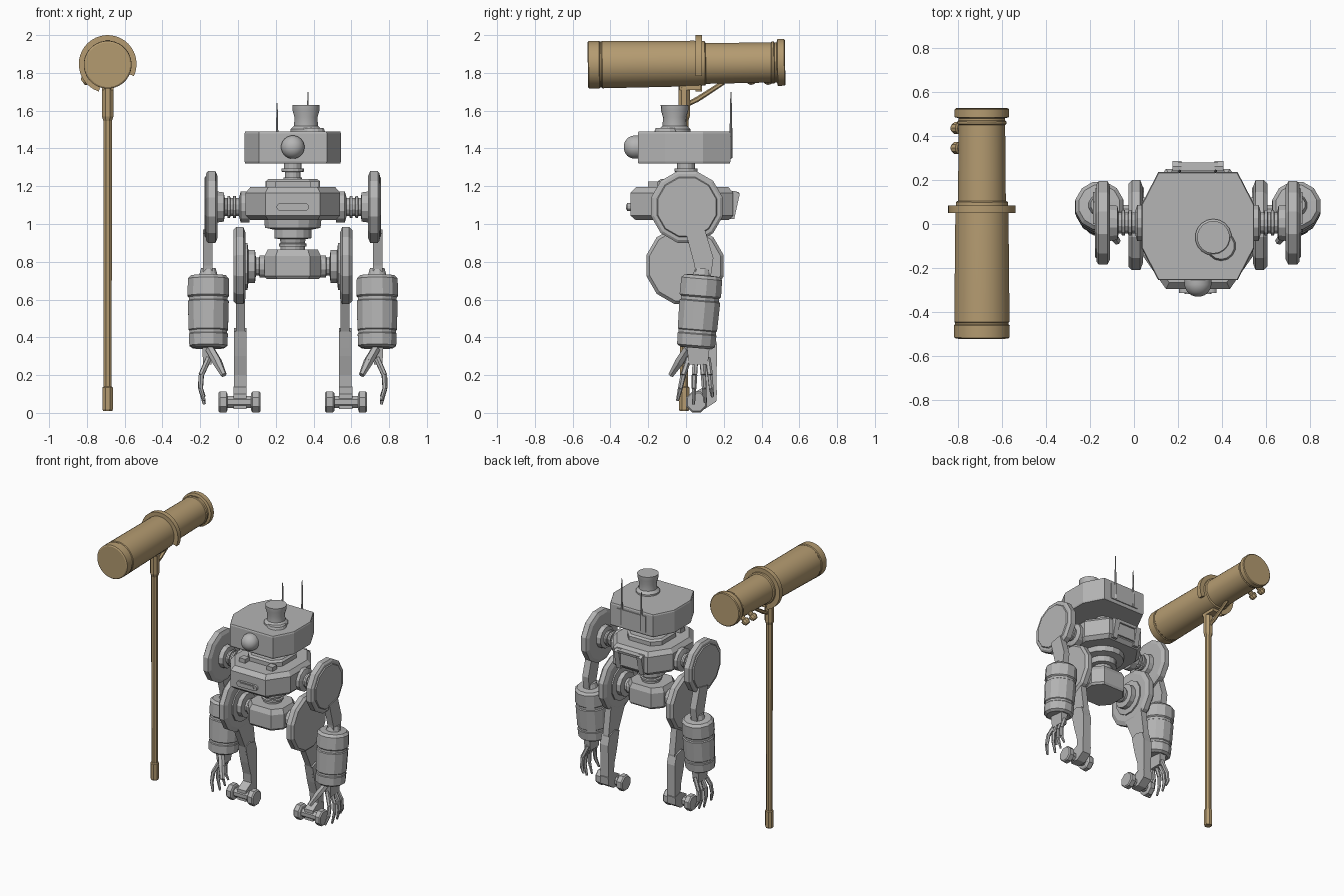
import bpy, bmesh, math
from mathutils import Vector

CX = 0.29   # robot centre line


def material(name, rgb):
    m = bpy.data.materials.new(name)
    m.diffuse_color = (*rgb, 1)
    return m


GREY = material("light_grey", (0.46, 0.46, 0.46))
TAN = material("tan", (0.46, 0.33, 0.165))


def finish(name, bm, mat=GREY, smooth=False):
    bmesh.ops.recalc_face_normals(bm, faces=bm.faces)
    me = bpy.data.meshes.new(name)
    bm.to_mesh(me)
    bm.free()
    me.materials.append(mat)
    ob = bpy.data.objects.new(name, me)
    bpy.context.collection.objects.link(ob)
    if smooth:
        bpy.ops.object.select_all(action='DESELECT')
        ob.select_set(True)
        bpy.context.view_layer.objects.active = ob
        bpy.ops.object.shade_smooth_by_angle(angle=math.radians(32))
    return ob


def skin(bm, rings):
    """Bridge vertex loops and cap both ends."""
    loops = [[bm.verts.new(p) for p in ring] for ring in rings]
    n = len(loops[0])
    for a, b in zip(loops, loops[1:]):
        for i in range(n):
            j = (i + 1) % n
            bm.faces.new((a[i], a[j], b[j], b[i]))
    bm.faces.new(loops[0][::-1])
    bm.faces.new(loops[-1])


def add_lathe(bm, profile, start, direction, sides):
    q = Vector(direction).to_track_quat('Z', 'Y')
    rings = []
    for r, t in profile:
        angles = [2 * math.pi * (i + 0.5) / sides for i in range(sides)]
        rings.append([Vector(start) + q @ Vector((r * math.cos(a), r * math.sin(a), t)) for a in angles])
    skin(bm, rings)


def lathe(name, profile, start, direction, sides=12, mat=GREY, smooth=False):
    bm = bmesh.new()
    add_lathe(bm, profile, start, direction, sides)
    return finish(name, bm, mat, smooth)


def rod(name, points, radii, sides=6, mat=GREY):
    """Chain of tapered segments."""
    bm = bmesh.new()
    for i, (a, b) in enumerate(zip(points, points[1:])):
        d = Vector(b) - Vector(a)
        add_lathe(bm, [(radii[i], 0), (radii[i + 1], d.length)], a, d, sides)
    return finish(name, bm, mat)


def stack(name, outline, levels, cx=CX, cy=0.0):
    """Loft an xy outline through (z, scale) levels."""
    bm = bmesh.new()
    skin(bm, [[(cx + x * s, cy + y * s, z) for x, y in outline] for z, s in levels])
    return finish(name, bm)


def plate(name, outline, x0, x1, mat=GREY):
    """Extrude a yz outline along x."""
    bm = bmesh.new()
    skin(bm, [[(x, y, z) for y, z in outline] for x in (x0, x1)])
    return finish(name, bm, mat)


def box(name, x0, x1, y0, y1, z0, z1, mat=GREY):
    return plate(name, [(y0, z0), (y1, z0), (y1, z1), (y0, z1)], x0, x1, mat)


def octagon(w, f, y0, y1, c):
    return [(-f, y0), (f, y0), (w, y0 + c), (w, y1 - c), (f, y1), (-f, y1), (-w, y1 - c), (-w, y0 + c)]


# --- Telescope tube on its pole ---
lathe("telescope_tube", [(.118, 0), (.126, .005), (.127, .06), (.122, .065), (.122, .072), (.126, .077),
      (.121, .565), (.118, .62), (.109, .625), (.106, .97), (.112, .975), (.112, .985), (.106, .99),
      (.106, 1.0), (.124, 1.005), (.124, 1.04), (.118, 1.045)],
      (-.69, -.52, 1.843), (0, 1, .012), 32, TAN, True)
arc = [math.radians(-25 + 277 * i / 28) for i in range(29)]
ring = [(.153, a) for a in arc] + [(.117, a) for a in arc[::-1]]
bm = bmesh.new()
skin(bm, [[(-.69 + r * math.cos(a), y, 1.847 + r * math.sin(a)) for r, a in ring] for y in (.05, .085)])
finish("clamp_ring", bm, TAN, True)
for y in (.345, .435):
    lathe("focus_knob", [(.018, .09), (.018, .125), (.028, .13), (.028, .15), (.018, .165)],
          (-.69, y, 1.85), (-.8, 0, -.6), 10, TAN)
lathe("pole", [(.026, .01), (.03, .02), (.03, .135), (.023, .14), (.024, 1.545), (.033, 1.57),
      (.033, 1.72), (.025, 1.75)], (-.69, -.01, 0), (0, 0, 1), 8, TAN)
rod("pole_strut", [(-.69, .0, 1.63), (-.69, .06, 1.66), (-.69, .2, 1.75)], [.012, .014, .012], 6, TAN)
box("pole_bracket", -.72, -.66, -.035, .08, 1.71, 1.74, TAN)

# --- Head ---
head = [(-.18, -.255), (.18, -.255), (.255, -.11), (.255, .09), (.18, .235), (-.18, .235), (-.255, .09), (-.255, -.11)]
stack("head", head, [(1.32, .985), (1.33, 1), (1.48, 1), (1.49, .985)])
lathe("eye", [(.062, 0), (.062, .02), (.059, .035), (.048, .055), (.03, .068), (.012, .074)],
      (CX, -.255, 1.407), (0, -1, 0), 20, GREY, True)
lathe("turret", [(.083, 0), (.083, .012), (.064, .03), (.062, .075), (.072, .11), (.074, .14)],
      (.36, -.06, 1.49), (0, 0, 1), 18, GREY, True)
lathe("turret_base", [(.068, 0), (.06, .02)], (.395, -.1, 1.488), (0, 0, 1), 14)
box("head_back_panel", CX - .12, CX + .12, .22, .242, 1.345, 1.465)
for x, top in ((.207, 1.64), (.37, 1.70)):
    rod("antenna", [(x, .238, 1.35), (x, .238, 1.5), (x, .238, top)], [.009, .007, .003])
lathe("neck", [(.05, 0), (.05, .02), (.042, .022), (.042, .05), (.062, .052), (.062, .068), (.048, .07), (.048, .1)],
      (CX, 0, 1.225), (0, 0, 1), 14)

# --- Torso ---
stack("torso", octagon(.25, .145, -.295, .25, .15), [(1.02, .9), (1.045, 1), (1.165, 1), (1.195, .9)])
stack("torso_collar", octagon(.145, .09, -.15, .14, .06), [(1.19, 1), (1.225, 1), (1.237, .9)])
slot = [(.058 * (1 if math.cos(a) > 0 else -1) + .021 * math.cos(a), 1.09 + .021 * math.sin(a))
        for a in [math.pi * (i + .5) / 8 for i in range(16)]]
for name, s, y in (("chest_slot_rim", 1.0, -.312), ("chest_slot", .7, -.318)):
    bm = bmesh.new()
    skin(bm, [[(CX + x * (s + .08), yy, 1.09 + (z - 1.09) * s) for x, z in slot] for yy in (-.29, y)])
    finish(name, bm)
box("back_hatch", CX - .075, CX + .075, .24, .262, 1.055, 1.15)
for s in (-1, 1):
    xs = sorted((CX + s * .075, CX + s * .115))
    plate("hatch_rib", [(.2, 1.03), (.255, 1.025), (.285, 1.16), (.26, 1.175), (.2, 1.17)], *xs)
    box("chest_knob", CX + s * .115 - .025, CX + s * .115 + .025, -.2, -.15, 1.18, 1.225)
plate("hatch_lintel", [(.22, 1.15), (.275, 1.15), (.28, 1.17), (.22, 1.175)], CX - .09, CX + .09)

# --- Waist and pelvis ---
lathe("waist", [(.065, .85), (.065, .88), (.075, .882), (.075, .895), (.065, .9), (.07, .92), (.1, .925),
      (.1, .97), (.15, .98), (.155, 1.03)], (CX, 0, 0), (0, 0, 1), 16)
stack("pelvis", octagon(.15, .09, -.15, .13, .07), [(.71, .93), (.725, 1), (.83, 1), (.865, .88)])

for s in (-1, 1):
    side = "right_" if s > 0 else "left_"

    def P(x, y, z):
        return (CX + s * x, y, z)

    def across(x0, x1):
        return sorted((CX + s * x0, CX + s * x1))

    out = (s, 0, 0)
    # --- Shoulder ---
    lathe(side + "shoulder_axle", [(.085, .23), (.085, .275), (.07, .28), (.05, .285), (.05, .3), (.06, .302),
          (.06, .315), (.05, .317), (.05, .33), (.06, .332), (.06, .345), (.05, .347), (.05, .36),
          (.08, .365), (.085, .40), (.1, .405)], P(0, .005, 1.09), out, 12)
    lathe(side + "shoulder_disc", [(.17, .398), (.196, .41), (.196, .45), (.182, .46), (.165, .461), (.16, .468)],
          P(0, .005, 1.09), out, 12)
    # --- Arm ---
    plate(side + "upper_arm", [(.0, .95), (.1, .97), (.145, .82), (.13, .71), (.055, .71), (.045, .78)],
          *across(.425, .475))
    lathe(side + "forearm", [(.04, -.035), (.05, 0), (.095, .003), (.112, .02), (.114, .11), (.105, .118),
          (.105, .135), (.112, .14), (.108, .29), (.103, .295), (.103, .31), (.107, .315), (.104, .375),
          (.085, .388)], P(.447, .085, .73), (0, -.085, -1), 12)
    # --- Hand ---
    stack(side + "palm", [(-.025, -.055), (.025, -.055), (.025, .055), (-.025, .055)],
          [(.255, .9), (.35, 1.1)], CX + s * .452, .065)
    rod(side + "thumb", [P(.44, .01, .34), P(.40, -.035, .27), P(.365, -.08, .2)], [.024, .026, .016], 6)
    for y, tip, low in ((.015, -.045, .065), (.05, .04, .045), (.085, .1, .055), (.115, .14, .085)):
        mid = (y + tip) / 2
        rod(side + "finger", [P(.445, y, .29), P(.485, mid, .2), P(.488, (mid + tip) / 2, .13), P(.468, tip, low)],
            [.016, .015, .013, .008], 6)
    # --- Hip and leg ---
    lathe(side + "hip_axle", [(.06, .13), (.06, .175), (.05, .178), (.05, .195), (.09, .2), (.09, .235),
          (.13, .24), (.13, .26)], P(0, -.005, .775), out, 12)
    lathe(side + "hip_disc", [(.18, .25), (.212, .262), (.212, .298), (.195, .315)],
          P(0, -.005, .78), out, 12)
    plate(side + "thigh", [(-.05, .6), (.12, .64), (.15, .43), (.14, .34), (.05, .34), (.03, .43)],
          *across(.252, .3))
    plate(side + "shin", [(.03, .43), (.08, .45), (.145, .43), (.165, .36), (.16, .1), (.1, .08), (.09, .2), (.06, .3)],
          *across(.245, .312))
    # --- Foot: ankle block between two rollers ---
    plate(side + "ankle", [(.03, .02), (.1, .02), (.16, .06), (.165, .12), (.1, .14), (.03, .1)],
          *across(.245, .315))
    lathe(side + "foot_rollers", [(.052, .17), (.06, .178), (.06, .212), (.05, .22), (.034, .222), (.034, .345),
          (.05, .347), (.06, .352), (.06, .386), (.052, .394)], P(0, .055, .058), out, 8)
